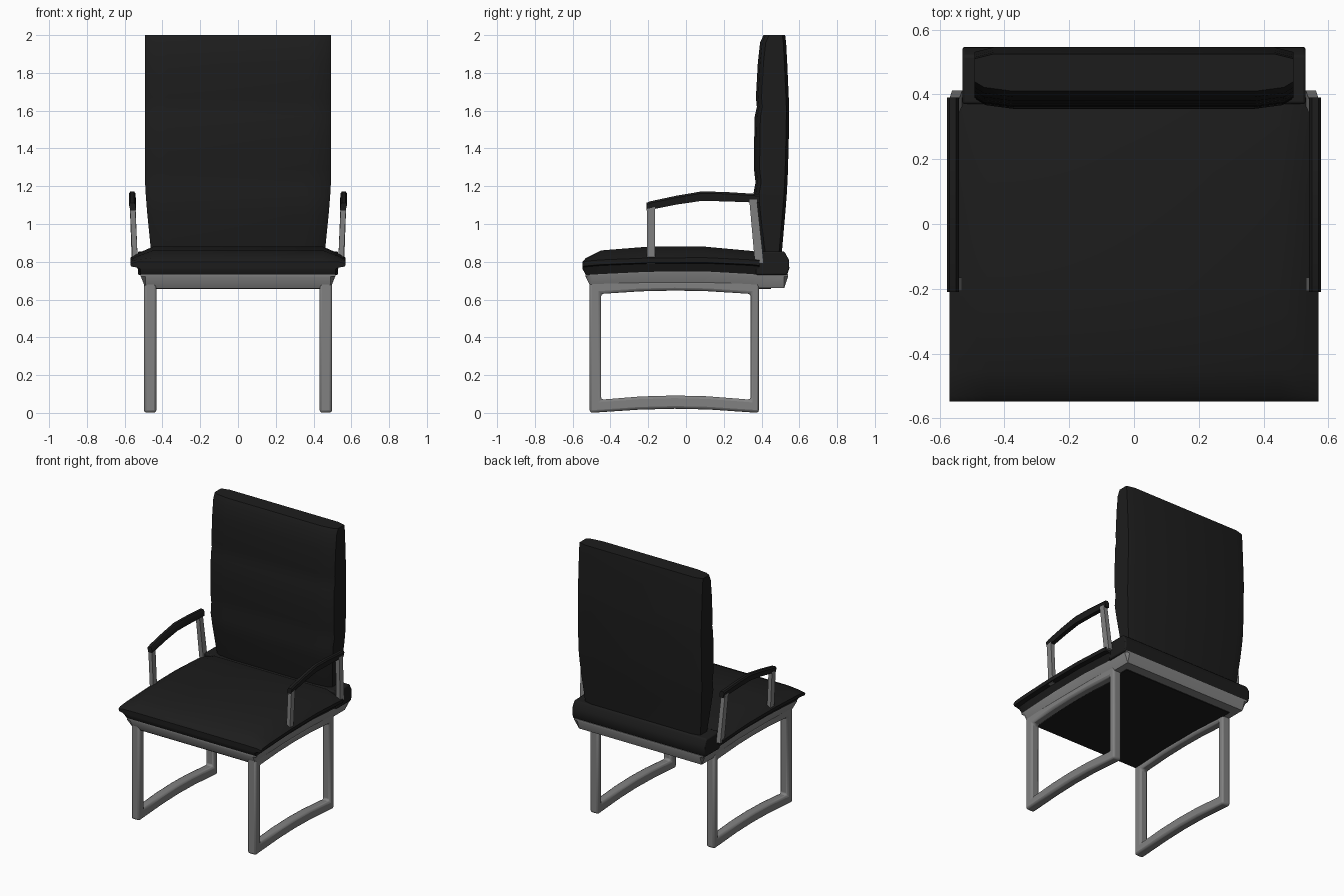
import bpy, bmesh, math

if "Cube" in bpy.data.objects:
    bpy.data.objects.remove(bpy.data.objects["Cube"])


def material(name, v):
    m = bpy.data.materials.new(name)
    m.diffuse_color = (v, v, v, 1)
    m.use_nodes = True
    m.node_tree.nodes["Principled BSDF"].inputs["Base Color"].default_value = m.diffuse_color
    return m


BLACK = material("black_leather", 0.012)
METAL = material("dark_metal", 0.22)


def loft(name, rings, mat, bevel=0.0, closed=False, angle=35):
    """Skin a list of equal-length rings; cap the ends unless closed."""
    bm = bmesh.new()
    vs = [[bm.verts.new(p) for p in r] for r in rings]
    n, k = len(rings[0]), len(rings)
    for i in range(k if closed else k - 1):
        a, b = vs[i], vs[(i + 1) % k]
        for j in range(n):
            bm.faces.new((a[j], a[(j + 1) % n], b[(j + 1) % n], b[j]))
    if not closed:
        bm.faces.new(vs[0])
        bm.faces.new(vs[-1])
    bmesh.ops.recalc_face_normals(bm, faces=bm.faces)
    me = bpy.data.meshes.new(name)
    bm.to_mesh(me)
    bm.free()
    ob = bpy.data.objects.new(name, me)
    bpy.context.collection.objects.link(ob)
    me.materials.append(mat)
    bpy.ops.object.select_all(action='DESELECT')
    ob.select_set(True)
    bpy.context.view_layer.objects.active = ob
    bpy.ops.object.shade_smooth_by_angle(angle=math.radians(angle))
    if bevel:
        b = ob.modifiers.new("bevel", 'BEVEL')
        b.width, b.segments = bevel, 2
        b.limit_method, b.angle_limit = 'ANGLE', math.radians(40)
    return ob


def sym(half):
    """Mirror a half profile of (x, other) points about x = 0."""
    return half + [(-x, v) for x, v in reversed(half)]


def rect(x0, x1, y0, y1, z):
    return [(x0, y0, z), (x1, y0, z), (x1, y1, z), (x0, y1, z)]


# Seat cushion: arched, with a thin lip along the sides
rings = []
for y, zb, ze, zt in [(-.548, .762, .775, .80), (-.53, .73, .778, .82), (-.45, .735, .785, .86),
                      (-.2, .747, .795, .88), (.1, .749, .797, .88), (.35, .735, .785, .857),
                      (.39, .73, .78, .85)]:
    lip = min(ze + .03, zt - .003)
    half = [(.515, zb), (.535, ze - .005), (.567, ze), (.57, lip - .005),
            (.535, lip + (zt - lip) * .3), (.45, zt)]
    rings.append([(x, y, z) for x, z in sym(half)])
loft("seat_cushion", rings, BLACK)

# Rear part of the seat under the backrest
prof = [(.37, .73), (.535, .73), (.547, .765), (.545, .81), (.52, .855), (.37, .855)]
loft("seat_rear", [[(x, y, z) for y, z in prof] for x in (-.53, .53)], BLACK, bevel=.008)

# Backrest: padded panel lofted upwards
rings = []
for z, yf, yb, hw in [(.80, .40, .505, .455), (.88, .385, .51, .463), (1.05, .365, .525, .48),
                      (1.15, .355, .533, .488), (1.22, .368, .537, .492), (1.29, .36, .54, .493),
                      (1.45, .361, .544, .493), (1.57, .364, .546, .493), (1.62, .375, .546, .493),
                      (1.67, .37, .544, .493), (1.85, .38, .536, .493), (1.96, .392, .53, .493),
                      (2.0, .41, .525, .493)]:
    half = [(hw - .12, yf), (hw - .03, yf + .012), (hw, yf + .03), (hw, yb - .015), (hw - .06, yb)]
    rings.append([(x, y, z) for x, y in sym(half)])
loft("backrest", rings, BLACK)

# Seat frame: tapered skirt below the cushion
rings = []
for y, zt, zb in [(-.532, .735, .722), (-.50, .737, .66), (-.2, .75, .675),
                  (.1, .752, .675), (.34, .738, .66), (.52, .735, .66), (.54, .735, .722)]:
    half = [(.49, zb), (.515, zt - .012), (.515, zt)]
    rings.append([(x, y, z) for x, z in sym(half)])
loft("seat_frame", rings, METAL)

# Dark underside panel
rings = [[(x, y, z) for x, z in [(-.44, b), (.44, b), (.44, .73), (-.44, .73)]]
         for y, b in [(-.50, .655), (-.2, .668), (.1, .668), (.34, .655), (.45, .655)]]
loft("underside_panel", rings, BLACK)

# Side loops: legs joined by arched rails at top and floor
ys = [-.51, -.25, -.06, .12, .386]
yi = [-.45, -.24, -.06, .11, .342]
arch = [0, .017, .022, .018, 0]
outer = [(y, a) for y, a in zip(ys, arch)] + [(y, .70) for y in reversed(ys)]
inner = ([(y, .07 + a) for y, a in zip(yi, arch)]
         + [(y, .63 + a * .8) for y, a in reversed(list(zip(yi, arch)))])
for s, side in ((-1, "left"), (1, "right")):
    a, b = s * .432, s * .498
    rings = [[(b, *o), (b, *i), (a, *i), (a, *o)] for o, i in zip(outer, inner)]
    loft(side + "_leg_frame", rings, METAL, bevel=.014, closed=True)

    # Arm pad: gently curved bar
    rings = []
    for y, zt, t in [(-.21, 1.112, .04), (-.19, 1.12, .045), (-.05, 1.15, .047), (.08, 1.172, .05),
                     (.2, 1.17, .05), (.39, 1.158, .045)]:
        rings.append([(s * x, y, z) for x, z in
                      [(.54, zt - t), (.57, zt - t), (.577, zt - .01), (.57, zt), (.55, zt), (.543, zt - .01)]])
    loft(side + "_arm_pad", rings, BLACK)

    # Arm posts leaning outwards
    loft(side + "_front_arm_post", [rect(s * .53, s * .558, -.207, -.165, .79),
                                    rect(s * .544, s * .572, -.207, -.165, 1.09)], METAL)
    loft(side + "_rear_arm_post", [rect(s * .53, s * .562, .365, .412, .79),
                                   rect(s * .544, s * .574, .335, .375, 1.13)], METAL)
